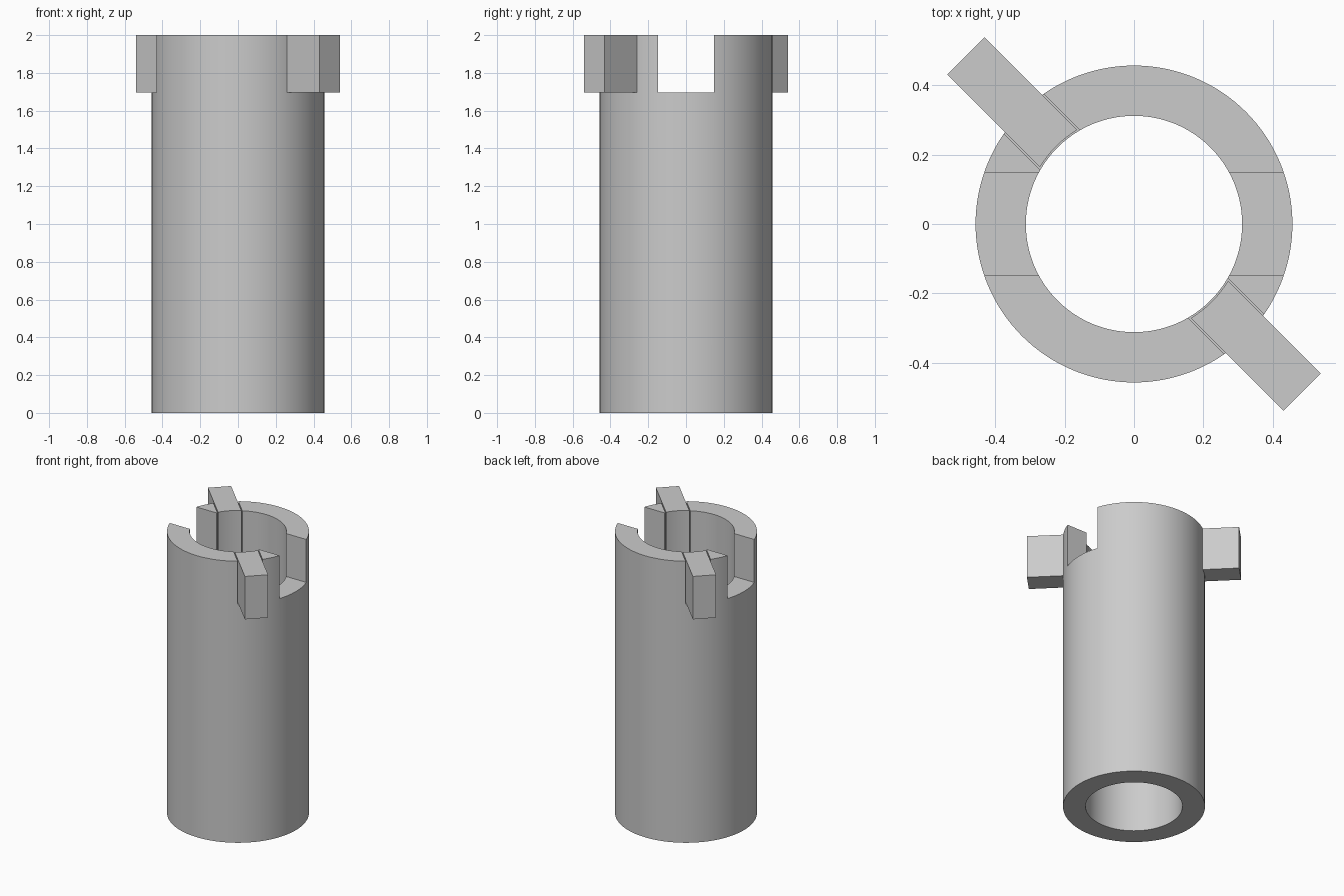
import bpy
import bmesh
from math import asin, cos, pi, radians, sin

OUTER, INNER, HEIGHT = 0.457, 0.312, 2.0
FLOOR = 1.695          # bottom of every notch
SEGMENTS = 128

cube = bpy.data.objects.get("Cube")
if cube:
    bpy.data.objects.remove(cube, do_unlink=True)

grey = bpy.data.materials.new("plain grey")
grey.use_nodes = True
grey.diffuse_color = (0.6, 0.6, 0.6, 1)
grey.node_tree.nodes["Principled BSDF"].inputs["Base Color"].default_value = grey.diffuse_color


def finish(name, bm):
    """Turn a bmesh into a grey object."""
    bmesh.ops.recalc_face_normals(bm, faces=bm.faces)
    mesh = bpy.data.meshes.new(name)
    bm.to_mesh(mesh)
    bm.free()
    mesh.materials.append(grey)
    obj = bpy.data.objects.new(name, mesh)
    bpy.context.collection.objects.link(obj)
    return obj


def shade(obj):
    bpy.ops.object.select_all(action="DESELECT")
    obj.select_set(True)
    bpy.context.view_layer.objects.active = obj
    bpy.ops.object.shade_smooth_by_angle(angle=radians(30))


def cut_notch(target, width, angle):
    """Cut a notch of the given width straight across the top of the tube."""
    bm = bmesh.new()
    bmesh.ops.create_cube(bm, size=1)
    cutter = finish("notch_cutter", bm)
    cutter.scale = (2, width, 1)
    cutter.location.z = FLOOR + 0.5
    cutter.rotation_euler.z = angle
    cutter.hide_render = True
    mod = target.modifiers.new("notch", "BOOLEAN")
    mod.operation, mod.solver, mod.object = "DIFFERENCE", "EXACT", cutter
    bpy.context.view_layer.objects.active = target
    bpy.ops.object.modifier_apply(modifier=mod.name)
    bpy.data.objects.remove(cutter, do_unlink=True)


# Hollow tube: rings of the wall section joined all the way round
bm = bmesh.new()
section = [(INNER, 0), (OUTER, 0), (OUTER, HEIGHT), (INNER, HEIGHT)]
rings = []
for i in range(SEGMENTS):
    a = 2 * pi * i / SEGMENTS
    rings.append([bm.verts.new((r * cos(a), r * sin(a), z)) for r, z in section])
for i, ring in enumerate(rings):
    after = rings[(i + 1) % SEGMENTS]
    for j in range(4):
        k = (j + 1) % 4
        bm.faces.new((ring[j], after[j], after[k], ring[k]))
tube = finish("tube", bm)

# Open slots on both sides, and slightly loose diagonal seats for the keys
cut_notch(tube, 0.298, 0)
cut_notch(tube, 0.163, radians(-45))
shade(tube)

# Keys: square bars whose inner end follows the bore
KEY_HALF, KEY_END, KEY_BORE = 0.076, 0.686, 0.317
spread = asin(KEY_HALF / KEY_BORE)
for name, angle in (("front_key", -45), ("back_key", 135)):
    bm = bmesh.new()
    arc = [spread * (1 - i / 4) for i in range(9)]
    outline = [(KEY_BORE * cos(a), KEY_BORE * sin(a)) for a in arc]
    outline += [(KEY_END, -KEY_HALF), (KEY_END, KEY_HALF)]
    base = bm.faces.new([bm.verts.new((x, y, FLOOR)) for x, y in outline])
    extruded = bmesh.ops.extrude_face_region(bm, geom=[base])["geom"]
    top = [v for v in extruded if isinstance(v, bmesh.types.BMVert)]
    bmesh.ops.translate(bm, verts=top, vec=(0, 0, HEIGHT - FLOOR))
    if not base.is_valid or len(bm.faces) < len(outline) + 2:
        bm.faces.new([v for v in bm.verts if v not in top])
    key = finish(name, bm)
    key.rotation_euler.z = radians(angle)
    shade(key)
